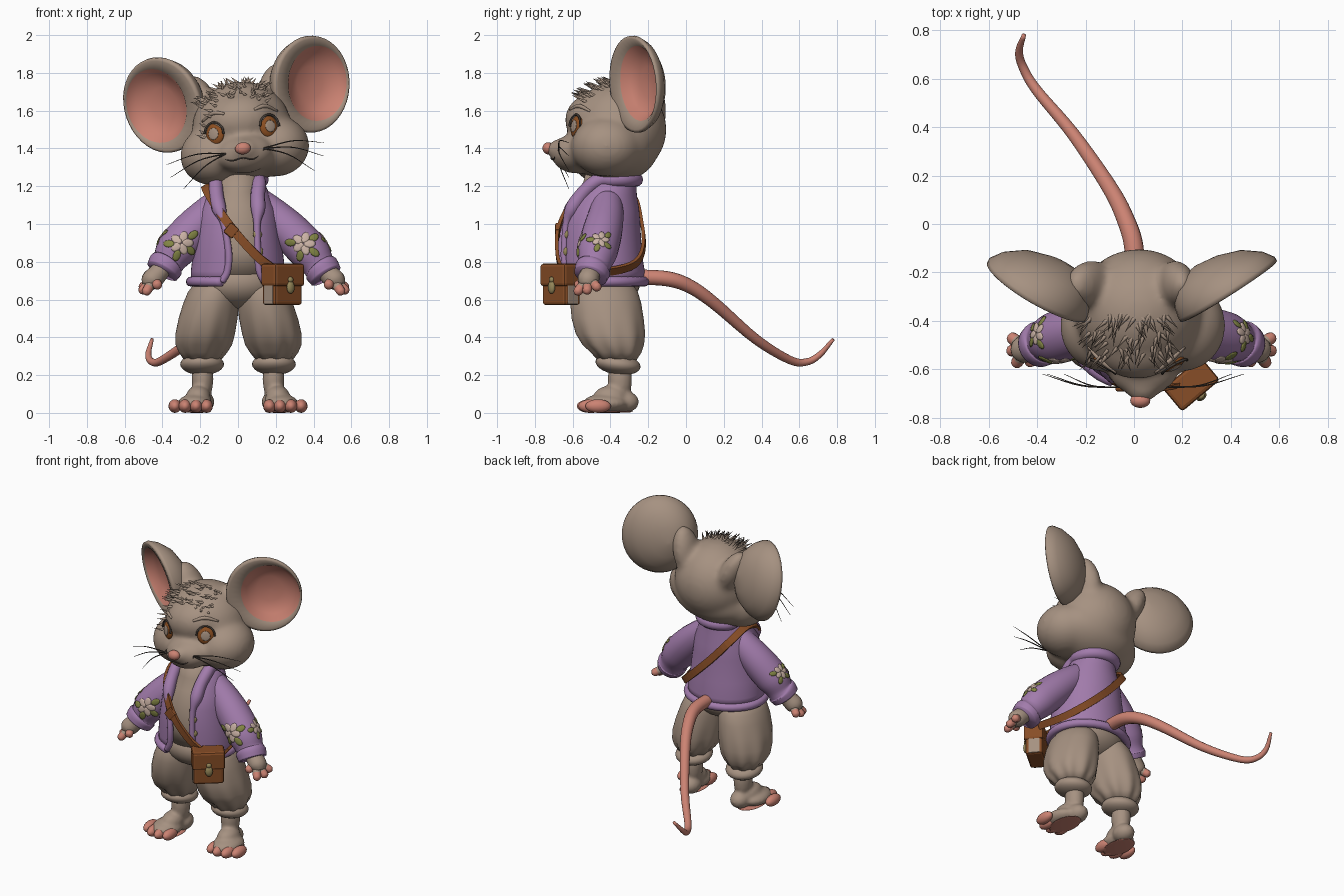
import bpy, bmesh, math, random
from math import sin, cos, radians, pi
from mathutils import Vector, Matrix
from mathutils.bvhtree import BVHTree

random.seed(4)
cube = bpy.data.objects.get("Cube")
if cube:
    bpy.data.objects.remove(cube, do_unlink=True)


def material(name, *rgb):
    m = bpy.data.materials.new(name)
    m.use_nodes = True
    m.diffuse_color = (*rgb, 1)
    m.node_tree.nodes["Principled BSDF"].inputs["Base Color"].default_value = (*rgb, 1)
    return m


FUR = material("taupe", .38, .285, .22)
PINK = material("pink skin", .6, .225, .17)
PURPLE = material("lilac wool", .36, .2, .41)
LEATHER = material("brown leather", .245, .075, .02)
AMBER = material("amber", .27, .08, .016)
DARK = material("dark hair", .06, .048, .04)
CREAM = material("cream petal", .6, .45, .38)
GREEN = material("olive leaf", .23, .24, .06)
GOLD = material("old brass", .3, .24, .1)


def finish(name, bm, mats, smooth=True):
    me = bpy.data.meshes.new(name)
    bm.to_mesh(me)
    bm.free()
    for m in mats:
        me.materials.append(m)
    for p in me.polygons:
        p.use_smooth = smooth
    ob = bpy.data.objects.new(name, me)
    bpy.context.collection.objects.link(ob)
    return ob


def skin(name, rings, mat, loop=True, second=None, smooth=True):
    """Stretch a surface over a list of rings; second = (material, first ring)."""
    bm = bmesh.new()
    vs = [[bm.verts.new(p) for p in r] for r in rings]
    n = len(rings[0])
    for j, (a, b) in enumerate(zip(vs, vs[1:])):
        for i in range(n if loop else n - 1):
            k = (i + 1) % n
            f = bm.faces.new((a[i], a[k], b[k], b[i]))
            f.material_index = int(bool(second) and j >= second[1])
    if loop:
        bm.faces.new(vs[0][::-1])
        bm.faces.new(vs[-1]).material_index = int(bool(second))
        bmesh.ops.recalc_face_normals(bm, faces=bm.faces[:])
    return finish(name, bm, [mat] + ([second[0]] if second else []), smooth)


def spheres(name, mats, mat, voxel=0, seg=20, soft=8):
    """Ellipsoids given as matrices, melted together when voxel is set."""
    bm = bmesh.new()
    for m in mats:
        bmesh.ops.create_uvsphere(bm, u_segments=seg, v_segments=seg // 2, radius=1, matrix=m)
    ob = finish(name, bm, [mat])
    if voxel:
        r = ob.modifiers.new("melt", 'REMESH')
        r.mode, r.voxel_size, r.use_smooth_shade = 'VOXEL', voxel, True
        s = ob.modifiers.new("soften", 'SMOOTH')
        s.factor, s.iterations = .5, soft
    return ob


def ell(x, y, z, rx, ry, rz):
    return Matrix.Translation((x, y, z)) @ Matrix.Diagonal((rx, ry, rz, 1))


def plate(loc, normal, rx, ry, t, spin=0):
    q = normal.to_track_quat('Z', 'Y').to_matrix().to_4x4()
    return Matrix.Translation(loc) @ q @ Matrix.Rotation(spin, 4, 'Z') @ Matrix.Diagonal((rx, ry, t, 1))


def spline(pts, n=5):
    p = [Vector(q) for q in pts]
    p = [p[0] * 2 - p[1]] + p + [p[-1] * 2 - p[-2]]
    out = []
    for a, b, c, d in zip(p, p[1:], p[2:], p[3:]):
        for i in range(n):
            t = i / n
            out.append(.5 * (2 * b + (c - a) * t + (2 * a - 5 * b + 4 * c - d) * t * t
                             + (3 * b - a - 3 * c + d) * t ** 3))
    return out + [p[-2]]


def tube(name, pts, mat, sides=12, n=5, second=None):
    """Round tube through (x, y, z, radius) points."""
    path = spline(pts, n)
    rings, old, q = [], None, None
    for i, p in enumerate(path):
        t = (path[min(i + 1, len(path) - 1)] - path[max(i - 1, 0)]).to_3d().normalized()
        q = t.to_track_quat('Z', 'Y') if old is None else old.rotation_difference(t) @ q
        old = t
        rings.append([p.to_3d() + q @ Vector((cos(a), sin(a), 0)) * p.w
                      for a in (2 * pi * k / sides for k in range(sides))])
    return skin(name, rings, mat, second=second)


def box(name, size, matrix, mat, bevel=.008):
    bm = bmesh.new()
    bmesh.ops.create_cube(bm, size=1, matrix=matrix @ Matrix.Diagonal((*size, 1)))
    ob = finish(name, bm, [mat], False)
    b = ob.modifiers.new("round", 'BEVEL')
    b.width, b.segments = bevel, 2


def surface(ob):
    return BVHTree.FromObject(ob, bpy.context.evaluated_depsgraph_get())


SIDES = ((1, "left"), (-1, "right"))

# Head, tilted towards the right, with ear roots
H = Matrix.Translation((.006, 0, 1.6)) @ Matrix.Rotation(radians(-8), 4, 'Y')
parts = [ell(0, -.36, -.1, .265, .258, .255), ell(0, -.58, -.23, .155, .135, .105),
         ell(0, -.65, -.21, .08, .09, .062), ell(0, -.46, -.05, .2, .182, .15),
         ell(0, -.38, -.2, .305, .235, .18)]
for s, _ in SIDES:
    parts += [ell(s * .165, -.42, -.215, .18, .19, .16),
              ell(s * .175, -.25, .06, 1, 1, 1) @ Matrix.Rotation(s * radians(20), 4, 'Y')
              @ Matrix.Diagonal((.075, .1, .17, 1))]
head = spheres("head", [H @ m for m in parts], FUR, .014, 32, 22)
spheres("nose", [H @ ell(-.008, -.73, -.2, .042, .03, .032)], PINK)
face = surface(head)


def on_face(x, z, lift=0):
    loc, nor = face.ray_cast(Vector((x, -2, z)), Vector((0, 1, 0)))[:2]
    return loc + nor * lift, nor


EAR = [(.01, -.135, -.06), (.09, -.122, -.05), (.165, -.088, -.03), (.215, -.035, -.01), (.236, .01, 0),
       (.235, .028, 0), (.222, .032, .005), (.183, .018, .04), (.15, -.025, .04),
       (.08, -.05, .035), (.01, -.055, .035)]
for s, side in SIDES:
    # Cupped ear with a wide inner rim and pink lining
    mid, u = Vector((s * .387, -.255, .088)), Vector((s * .85, .53, 0))
    n = Vector((s * .53, -.85, -.13)).normalized()
    v = n.cross(u).normalized() * s
    skin(side + "_ear", [[H @ (mid + u * (r * cos(a) + sh) + n * d + v * (r * 1.09 * sin(a)))
                          for a in (2 * pi * k / 40 for k in range(40))] for r, d, sh in EAR],
         FUR, second=(PINK, 7))
    # Eye, lashes and brow
    e = H @ Vector((s * .143, 0, -.105))
    loc, nor = on_face(e.x, e.z)
    spheres(side + "_eye", [plate(loc, nor, .054, .06, .02)], AMBER)
    spheres(side + "_pupil", [plate(loc + nor * .018, nor, .03, .032, .005)], FUR)
    q = nor.to_track_quat('Z', 'Y')
    tube(side + "_upper_lid", [(*(loc + q @ Vector((.058 * cos(a), .062 * sin(a), .012))), .006)
                               for a in (radians(d) for d in range(0, 181, 30))], DARK, 6)
    brow = [H @ Vector((s * x, 0, z)) for x, z in ((.08, -.005), (.14, .005), (.2, -.03))]
    tube(side + "_brow", [(*on_face(b.x, b.z)[0], r) for b, r in zip(brow, (.007, .012, .006))], FUR, 8)
    # Whiskers
    root = H @ Vector((s * .1, 0, -.215))
    start = on_face(root.x, root.z)[0]
    for i, (x, z) in enumerate(((.42, -.23), (.41, -.3), (.35, -.37))):
        end = H @ Vector((s * x, -.62, z))
        m = (start + end) / 2 + Vector((0, -.02, .025))
        tube(f"{side}_whisker_{i}", [(*start, .004), (*m, .003), (*end, .001)], DARK, 5)

tube("mouth", [(*on_face(x, z, .001)[0], .004) for x, z in
               ((-.1, 1.365), (-.04, 1.335), (.025, 1.35), (.085, 1.345), (.14, 1.4))], DARK, 6)

# Fur tuft on the crown
bm = bmesh.new()
for i in range(75):
    x, y = random.uniform(-.2, .15), random.uniform(-.57, -.38)
    loc, nor = face.ray_cast(Vector((x, y, 3)), Vector((0, 0, -1)))[:2]
    d = (nor * .22 + Vector((x * 2 + random.uniform(-.4, .4), -.5, .1))).normalized()
    bmesh.ops.create_cone(bm, segments=5, radius1=.011, radius2=0, depth=.085, matrix=Matrix.Translation(
        loc + d * .025) @ d.to_track_quat('Z', 'Y').to_matrix().to_4x4())
finish("crown_tuft", bm, [FUR])


def loop_at(z, cy, rx, ry, cx=0, pleat=0, gap=(0, 0), n=48):
    """Horizontal ring, open at the front by gap degrees on the left and right."""
    pts = []
    for i in range(n):
        a = radians(-90 + gap[0] + (360 - sum(gap)) * i / (n - 1 if sum(gap) else n))
        k = 1 + pleat * cos(9 * a)
        pts.append(Vector((cx + rx * k * cos(a), cy + ry * k * sin(a), z)))
    return pts


# Shirt and neck
skin("shirt", [loop_at(*r) for r in
               ((.72, -.44, .2, .175), (.85, -.45, .21, .185), (1, -.45, .185, .18),
                (1.1, -.44, .155, .15), (1.17, -.44, .115, .115), (1.28, -.43, .1, .1))], FUR)

# Open cardigan with collar and hem bands
CARDIGAN = [loop_at(z, y, a, b, gap=(g, h)) for z, y, a, b, g, h in
            ((.695, -.44, .25, .22, 34, 20), (.75, -.44, .25, .222, 27, 13), (.85, -.45, .238, .216, 26, 12),
             (1, -.45, .215, .208, 28, 20), (1.08, -.44, .2, .192, 32, 30), (1.15, -.425, .17, .165, 38, 42),
             (1.21, -.405, .145, .142, 50, 54), (1.235, -.385, .125, .12, 60, 62))]
cardigan = skin("cardigan", CARDIGAN, PURPLE, loop=False)
cardigan.modifiers.new("thick", 'SOLIDIFY').thickness = .02
edge = [r[0] for r in CARDIGAN] + CARDIGAN[-1][6:-6:6] + [r[-1] for r in CARDIGAN[::-1]]
tube("collar_band", [(*p, .038 if p.z > 1.05 else .019) for p in edge], PURPLE)
tube("hem_band", [(*p, .026) for p in CARDIGAN[0][::3] + CARDIGAN[0][-1:]], PURPLE, n=2)
cloth = surface(cardigan)
spheres("buttons", [plate(l, m, .026, .026, .014) for l, m in (
    cloth.find_nearest(Vector((.14, -.7, z)))[:2] for z in (.86, .95))], GOLD)

for s, side in SIDES:
    k, hand, lift = (1, 1, 0) if s > 0 else (-.86, -.89, .06)
    # Sleeve with cuff
    sleeve = tube(side + "_sleeve", [(k * x, y, z + (1.13 - z) * lift, r) for x, y, z, r in (
        (.1, -.415, 1.12, .08), (.19, -.425, 1.04, .095), (.285, -.445, .95, .106), (.38, -.47, .85, .106),
        (.428, -.485, .78, .087), (.443, -.493, .76, .096), (.465, -.505, .725, .09))], PURPLE, 24)
    # Embroidered flowers
    wool = surface(sleeve)
    petals, leaves = [], []
    for x, y, z, r in ((.34, -.65, .91, .042), (.52, -.45, .97, .032)):
        c, nor = wool.find_nearest(Vector((k * x, y, z)))[:2]
        q = nor.to_track_quat('Z', 'Y')
        for i in range(5):
            for group, dist, off, w in ((petals, r * .8, 0, .55), (leaves, r * 1.8, .6, .5)):
                a = 2 * pi * i / 5 + off
                if group is leaves and i == 1:
                    continue
                l, m = wool.find_nearest(c + q @ Vector((cos(a), sin(a), 0)) * dist)[:2]
                group.append(plate(l, m, r * .8, r * w, .005, a))
    spheres(side + "_sleeve_petals", petals, CREAM, seg=10)
    spheres(side + "_sleeve_leaves", leaves, GREEN, seg=10)
    # Hand and pink-tipped fingers
    tube(side + "_hand", [(hand * x, y, z, r) for x, y, z, r in (
        (.44, -.49, .78, .05), (.475, -.505, .74, .053), (.515, -.52, .7, .056), (.535, -.53, .67, .035))], FUR)
    for i, (x, y, z) in enumerate(((.575, -.465, .66), (.577, -.525, .64), (.55, -.58, .635), (.475, -.58, .67))):
        a, b = Vector((hand * .5, -.515, .71)), Vector((hand * x, y, z))
        tube(f"{side}_finger_{i}", [(*a.lerp(b, t), r) for t, r in
                                    ((0, .027), (.65, .026), (.95, .023), (1.08, .008))],
             FUR, 10, 4, (PINK, 4))
    # Puffed trouser leg with gathered pleats and cuff
    skin(side + "_trouser_leg", [loop_at(z, y, a, b, s * x, p, n=72) for z, x, y, a, b, p in (
        (.28, .19, -.365, .095, .1, .05), (.32, .188, -.37, .125, .13, .05),
        (.36, .184, -.385, .148, .16, .03), (.42, .176, -.4, .157, .182, .02),
        (.5, .16, -.415, .156, .19, .01), (.58, .143, -.425, .147, .188, 0),
        (.64, .13, -.43, .135, .175, 0), (.7, .11, -.435, .11, .14, 0))], FUR)
    spheres(side + "_trouser_cuff", [ell(s * .19, -.36, .258, 1, 1, 1) @ Matrix.Rotation(radians(-8), 4, 'X')
                                     @ Matrix.Diagonal((.116, .12, .056, 1))], FUR, seg=28)
    # Leg, foot, toes and sole
    spheres(side + "_foot", [ell(s * .188, -.35, .18, .058, .065, .13), ell(s * .188, -.325, .058, .064, .077, .058),
                             ell(s * .21, -.4, .085, .066, .09, .06),
                             ell(s * .228, -.43, .05, .092, .12, .05)], FUR, .01)
    spheres(side + "_toes", [ell(s * x, y, .036, .034, .068, .036) for x, y in
                             ((.167, -.495), (.222, -.51), (.28, -.502), (.334, -.465))], PINK)
    spheres(side + "_sole", [ell(s * .218, -.405, .006, .075, .125, .006)], PINK)

spheres("trouser_hips", [ell(0, -.435, .69, .228, .192, .14)], FUR, seg=32)

# Tail
tube("tail", [(0, -.27, .72, .04), (0, -.1, .71, .04), (-.035, .02, .67, .037), (-.1, .15, .58, .033),
              (-.25, .37, .39, .027), (-.4, .55, .28, .022), (-.455, .64, .27, .019),
              (-.475, .71, .31, .016), (-.455, .78, .39, .009)], PINK, 16)

# Shoulder strap as a flat ribbon around the body
path = spline([(.19, -.66, .76), (.1, -.68, .83), (-.01, -.68, .95), (-.1, -.63, 1.07), (-.16, -.52, 1.17),
               (-.17, -.4, 1.2), (-.14, -.275, 1.14), (-.03, -.235, 1.01), (.1, -.225, .88),
               (.2, -.27, .79), (.26, -.4, .75), (.3, -.56, .75)])
rings = []
for i, p in enumerate(path):
    t = (path[min(i + 1, len(path) - 1)] - path[max(i - 1, 0)]).normalized()
    out = (p - Vector((0, -.43, .95))).normalized()
    w = t.cross(out).normalized() * .023
    out = w.cross(t).normalized() * .009
    rings.append([p + w + out, p - w + out, p - w - out, p + w - out])
skin("strap", rings, LEATHER, smooth=False)
box("strap_buckle", (.06, .025, .065), Matrix.Translation((-.035, -.68, .965)) @
    Matrix.Rotation(radians(40), 4, 'Y'), LEATHER)

# Satchel turned outwards
B = Matrix.Translation((.235, -.66, .675)) @ Matrix.Rotation(radians(40), 4, 'Z')
box("satchel", (.19, .11, .21), B, LEATHER, .015)
box("satchel_flap", (.205, .125, .12), B @ Matrix.Translation((0, -.003, .055)), LEATHER, .015)
for s, side in SIDES:
    box(side + "_satchel_lining", (.008, .07, .11), B @ Matrix.Translation((s * .094, 0, -.045)), FUR, .003)
spheres("satchel_clasp", [B @ ell(0, -.068, -.01, .024, .016, .034), B @ ell(0, -.068, .03, .016, .012, .016)], GOLD)
